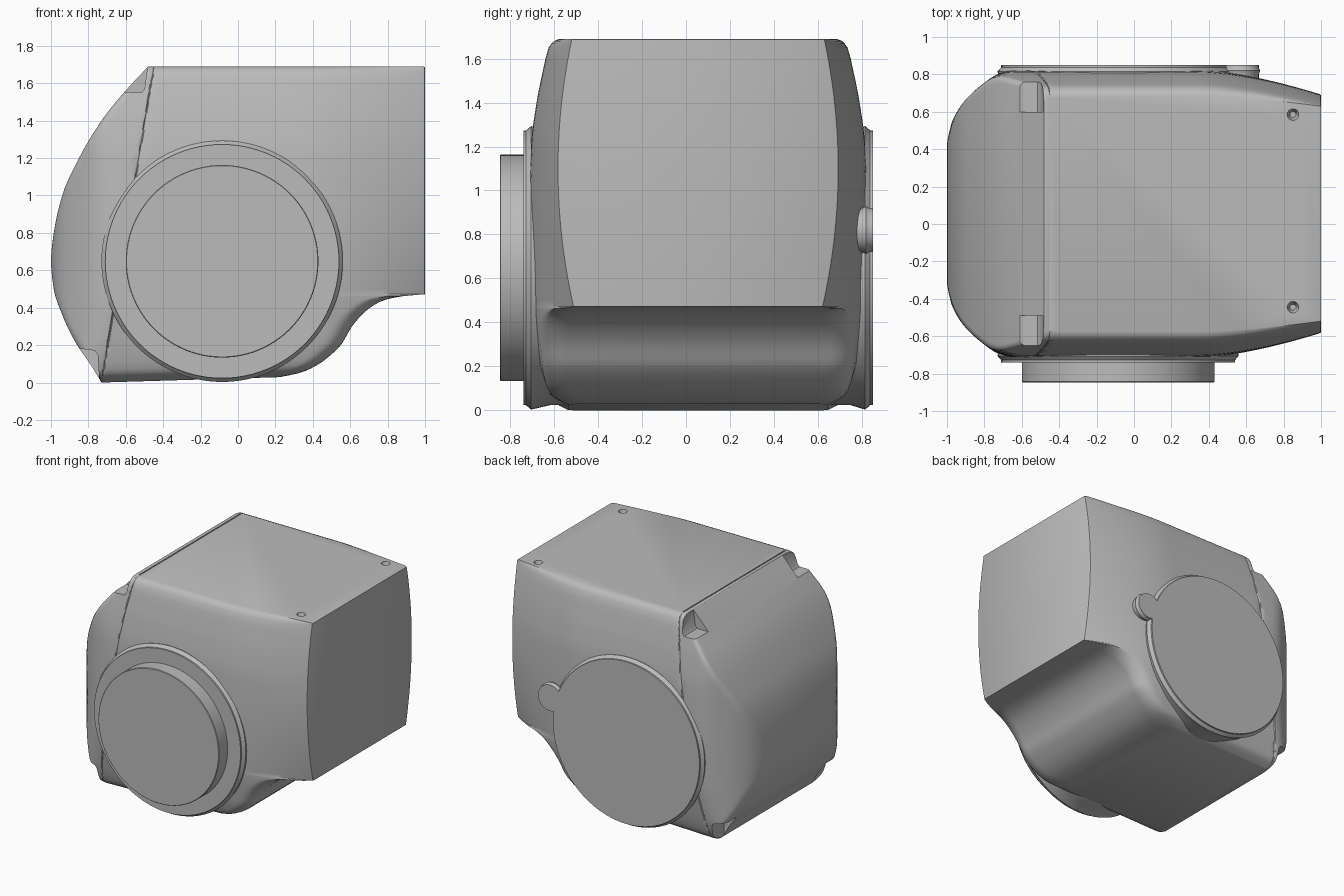
import bpy, bmesh, math
from mathutils import Vector, Matrix

if "Cube" in bpy.data.objects:
    bpy.data.objects.remove(bpy.data.objects["Cube"])

grey = bpy.data.materials.new("plain grey")
grey.use_nodes = True
grey.diffuse_color = (0.5, 0.5, 0.5, 1)
grey.node_tree.nodes["Principled BSDF"].inputs["Base Color"].default_value = (0.5, 0.5, 0.5, 1)

MID_Y = 0.055            # middle plane of the housing
HUB_X, HUB_Z = -0.085, 0.648


def curve(points):
    """Smooth monotone interpolation through (input, output) points."""
    xs, ys = zip(*points)
    sec = [(ys[i + 1] - ys[i]) / (xs[i + 1] - xs[i]) for i in range(len(xs) - 1)]
    tan = [sec[0]] + [2 * a * b / (a + b) if a * b > 0 else 0 for a, b in zip(sec, sec[1:])] + [sec[-1]]

    def f(x):
        x = min(max(x, xs[0]), xs[-1])
        i = max(j for j in range(len(sec)) if xs[j] <= x)
        w = xs[i + 1] - xs[i]
        t = (x - xs[i]) / w
        return ((1 + 2 * t) * (1 - t) ** 2 * ys[i] + t * (1 - t) ** 2 * w * tan[i]
                + t * t * (3 - 2 * t) * ys[i + 1] + t * t * (t - 1) * w * tan[i + 1])
    return f


def finish(name, bm, angle=30):
    bmesh.ops.recalc_face_normals(bm, faces=bm.faces)
    mesh = bpy.data.meshes.new(name)
    bm.to_mesh(mesh)
    bm.free()
    ob = bpy.data.objects.new(name, mesh)
    bpy.context.collection.objects.link(ob)
    mesh.materials.append(grey)
    bpy.ops.object.select_all(action='DESELECT')
    ob.select_set(True)
    bpy.context.view_layer.objects.active = ob
    bpy.ops.object.shade_smooth_by_angle(angle=math.radians(angle))
    return ob


def loft(bm, rings):
    """Skin closed rings of points and cap both ends."""
    loops = [[bm.verts.new(p) for p in r] for r in rings]
    for a, b in zip(loops, loops[1:]):
        for i in range(len(a)):
            j = (i + 1) % len(a)
            bm.faces.new((a[i], a[j], b[j], b[i]))
    bm.faces.new(loops[0])
    bm.faces.new(loops[-1])


def lathe(name, profile, x, z, sides=96):
    """Round part along y from (radius, y) points."""
    bm = bmesh.new()
    turn = [2 * math.pi * k / sides for k in range(sides)]
    loft(bm, [[(x + r * math.cos(a), y, z + r * math.sin(a)) for a in turn] for r, y in profile])
    return finish(name, bm)


# Outline of the housing: rounded nose, undercut, width by height, nose plan
nose = curve([(0, -.73), (.1, -.79), (.2, -.86), (.35, -.935), (.5, -.985), (.65, -1), (.8, -.985),
              (1, -.94), (1.2, -.85), (1.4, -.73), (1.55, -.61), (1.69, -.48)])
undercut = curve([(0, .22), (.02, .32), (.05, .39), (.1, .46), (.2, .55), (.3, .61), (.36, .66),
                  (.41, .72), (.44, .78), (.46, .87), (.468, .95), (.472, 1)])
width = curve([(0, .59), (.02, .63), (.05, .67), (.15, .705), (.3, .735), (.5, .765), (.8, .77),
               (1.2, .76), (1.4, .735), (1.55, .705), (1.65, .68), (1.68, .655), (1.69, .63)])
plan = curve([(-1, .4), (-.97, .5), (-.9, .61), (-.8, .7), (-.7, .77), (-.55, .86), (-.4, .95)])


def seam(z):
    return -.73 + z * .166


def half_width(x, z, xl, xr):
    h = width(z)
    # sides draw in toward the flat end
    if x > .35:
        end = .637 - .065 * ((z - 1.1) / .6) ** 2 if z > .47 else .57
        h += min(0, end - h) * ((x - .35) / .65) ** 1.6
    # soft blend into the rounded nose
    p, k = plan(x), .05
    h = min(h, p) - max(k - abs(h - p), 0) ** 2 / (4 * k)
    # rounded rims along the nose and the undercut
    for d, r in ((x - xl, .03), (xr - x, .1 if z < .46 else .004)):
        if d < r:
            h -= r - math.sqrt(max(0, r * r - (r - d) ** 2))
    return h - (.006 if abs(x - seam(z)) < .001 else 0)


levels = [0, .008, .02, .035] + [.05 + .02 * i for i in range(20)] + [.445, .455, .462, .468, .472]
levels += [.5 + .05 * i for i in range(24)] + [1.67, 1.68, 1.686, 1.69]
rings = []
for z in levels:
    xl = nose(z)
    xr = undercut(z) - (.012 if z > 1.688 else 0)
    xs = [xl + (xr - xl) * (1 - math.cos(math.pi * i / 44)) / 2 for i in range(45)]
    s = seam(z)
    groove = [s - .005, s, s + .005] if s - xl > .02 else [xl + .003, xl + .006, xl + .009]
    xs = sorted(xs + groove)
    lift = .03 * max(0, 1 - z / .2)
    side = [(x, half_width(x, z, xl, xr), z + lift * (x + .73)) for x in xs]
    rings.append([(x, MID_Y - h, zz) for x, h, zz in side]
                 + [(x, MID_Y + h, zz) for x, h, zz in reversed(side)])
bm = bmesh.new()
loft(bm, rings)
housing = finish("housing", bm)


def cut(bm):
    """Subtract a temporary solid from the housing."""
    tool = finish("cutter", bm)
    tool.hide_render = True
    mod = housing.modifiers.new("cut", 'BOOLEAN')
    mod.operation, mod.solver, mod.object = 'DIFFERENCE', 'EXACT', tool
    bpy.context.view_layer.objects.active = housing
    bpy.ops.object.modifier_apply(modifier=mod.name)
    bpy.data.objects.remove(tool)


# Latch notches at the four nose corners, and the seam across the top
upper = [(-.75, 1.55), (-.515, 1.55), (-.5, 1.57), (-.475, 1.75), (-.75, 1.75)]
lower = [(-1, .2), (-.9, .19), (-.765, .17), (-.75, .15), (-.738, -.05), (-1, -.05)]
for shape in (upper, lower):
    for y0, y1 in ((-.66, -.49), (.6, .77)):
        bm = bmesh.new()
        loft(bm, [[(x, y, z) for x, z in shape] for y in (y0, y1)])
        cut(bm)
bm = bmesh.new()
bmesh.ops.create_cube(bm, size=1, matrix=Matrix.LocRotScale(
    Vector((seam(1.69), MID_Y, 1.69)), None, Vector((.008, 1.24, .012))))
cut(bm)

# Screw holes in the top
for y in (-.445, .585):
    bm = bmesh.new()
    bmesh.ops.create_cone(bm, cap_ends=True, segments=24, radius1=.016, radius2=.034, depth=.06,
                          matrix=Matrix.Translation((.85, y, 1.67)))
    cut(bm)
bpy.ops.object.select_all(action='DESELECT')
housing.select_set(True)
bpy.context.view_layer.objects.active = housing
bpy.ops.object.shade_smooth_by_angle(angle=math.radians(30))

# Front flange with its raised cap
lathe("front_flange", [(.6, -.4), (.625, -.45), (.625, -.62), (.645, -.705), (.632, -.72),
                       (.625, -.728), (.625, -.74)], HUB_X, HUB_Z)
lathe("front_cap", [(.515, -.6), (.515, -.843), (.511, -.847)], HUB_X, HUB_Z)

# Rear flange with a small round tab
lathe("rear_flange", [(.6, .5), (.625, .56), (.625, .75), (.645, .815), (.632, .83),
                      (.625, .838), (.625, .85)], HUB_X, HUB_Z)
lathe("rear_tab", [(.1, .6), (.1, .8), (.108, .82), (.1, .835), (.1, .85)], .567, .82, 40)
